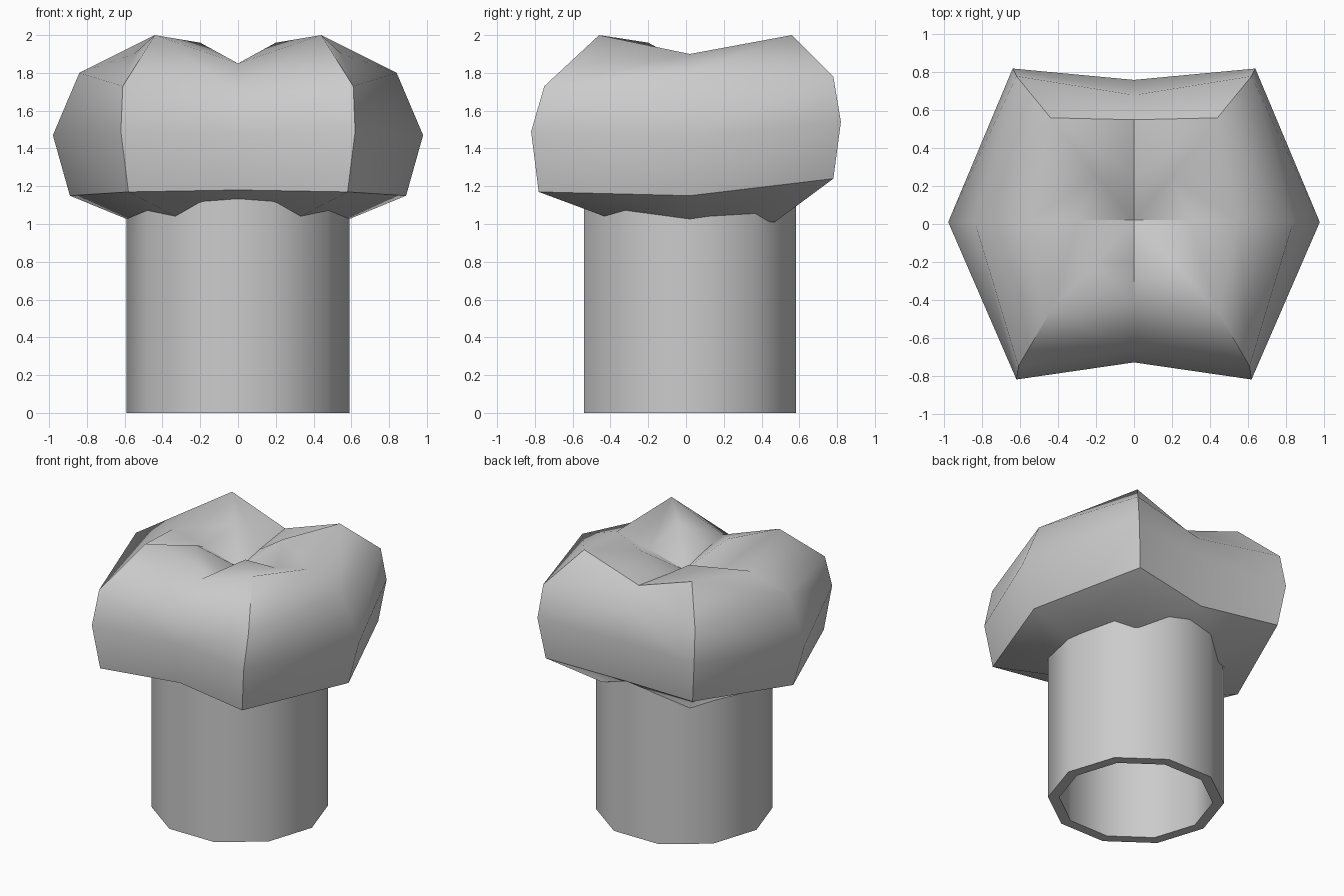
import bpy, bmesh
from math import cos, sin, tau

if "Cube" in bpy.data.objects:
    bpy.data.objects.remove(bpy.data.objects["Cube"])

CY = 0.02  # shared centre line of tube and crown


def make_object(name, bm, mirror=False):
    bmesh.ops.recalc_face_normals(bm, faces=bm.faces)
    me = bpy.data.meshes.new(name)
    bm.to_mesh(me)
    bm.free()
    ob = bpy.data.objects.new(name, me)
    bpy.context.collection.objects.link(ob)
    bpy.ops.object.select_all(action='DESELECT')
    ob.select_set(True)
    bpy.context.view_layer.objects.active = ob
    if mirror:
        ob.modifiers.new("mirror", 'MIRROR').merge_threshold = 0.001
        bpy.ops.object.modifier_apply(modifier="mirror")
    bpy.ops.object.shade_smooth_by_angle(angle=0.78)
    return ob


# hollow ten-sided tube
bm = bmesh.new()
SIDES = 10
profile = [(0.59, 0), (0.59, 1.15), (0.515, 1.15), (0.515, 0)]
rings = [[bm.verts.new((r * cos(tau * i / SIDES), CY + r * sin(tau * i / SIDES), z))
          for i in range(SIDES)] for r, z in profile]
for k in range(4):
    a, b = rings[k], rings[(k + 1) % 4]
    for i in range(SIDES):
        j = (i + 1) % SIDES
        bm.faces.new((a[i], a[j], b[j], b[i]))
make_object("tube", bm)

# lobed crown: right-half spokes from underside to the inner groove
spokes = [
    # front groove
    [(0, -.38, 1.08), (0, -.68, 1.18), (0, -.73, 1.48), (0, -.66, 1.70), (0, -.43, 1.85), (0, -.2, 1.81)],
    # front lobe
    [(.33, -.43, 1.04), (.58, -.78, 1.17), (.62, -.82, 1.49), (.61, -.75, 1.73), (.44, -.46, 2.0), (.2, -.2, 1.96)],
    # side groove
    [(.55, .02, 1.01), (.89, .02, 1.15), (.98, .01, 1.47), (.84, .01, 1.80), (.55, .02, 1.90), (.29, .02, 1.84)],
    # back lobe
    [(.36, .47, 1.01), (.60, .78, 1.24), (.64, .82, 1.54), (.62, .78, 1.78), (.44, .56, 2.0), (.2, .25, 1.94)],
    # back groove
    [(0, .42, 1.08), (0, .70, 1.20), (0, .76, 1.52), (0, .68, 1.73), (0, .55, 1.85), (0, .25, 1.81)],
]
bm = bmesh.new()
grid = [[bm.verts.new(p) for p in s] for s in spokes]
bottom = bm.verts.new((0, CY, 1.03))
top = bm.verts.new((0, CY, 1.76))
for a, b in zip(grid, grid[1:]):
    for i in range(5):
        bm.faces.new((a[i], b[i], b[i + 1], a[i + 1]))
    bm.faces.new((bottom, b[0], a[0]))
    bm.faces.new((a[-1], b[-1], top))
make_object("crown", bm, mirror=True)
